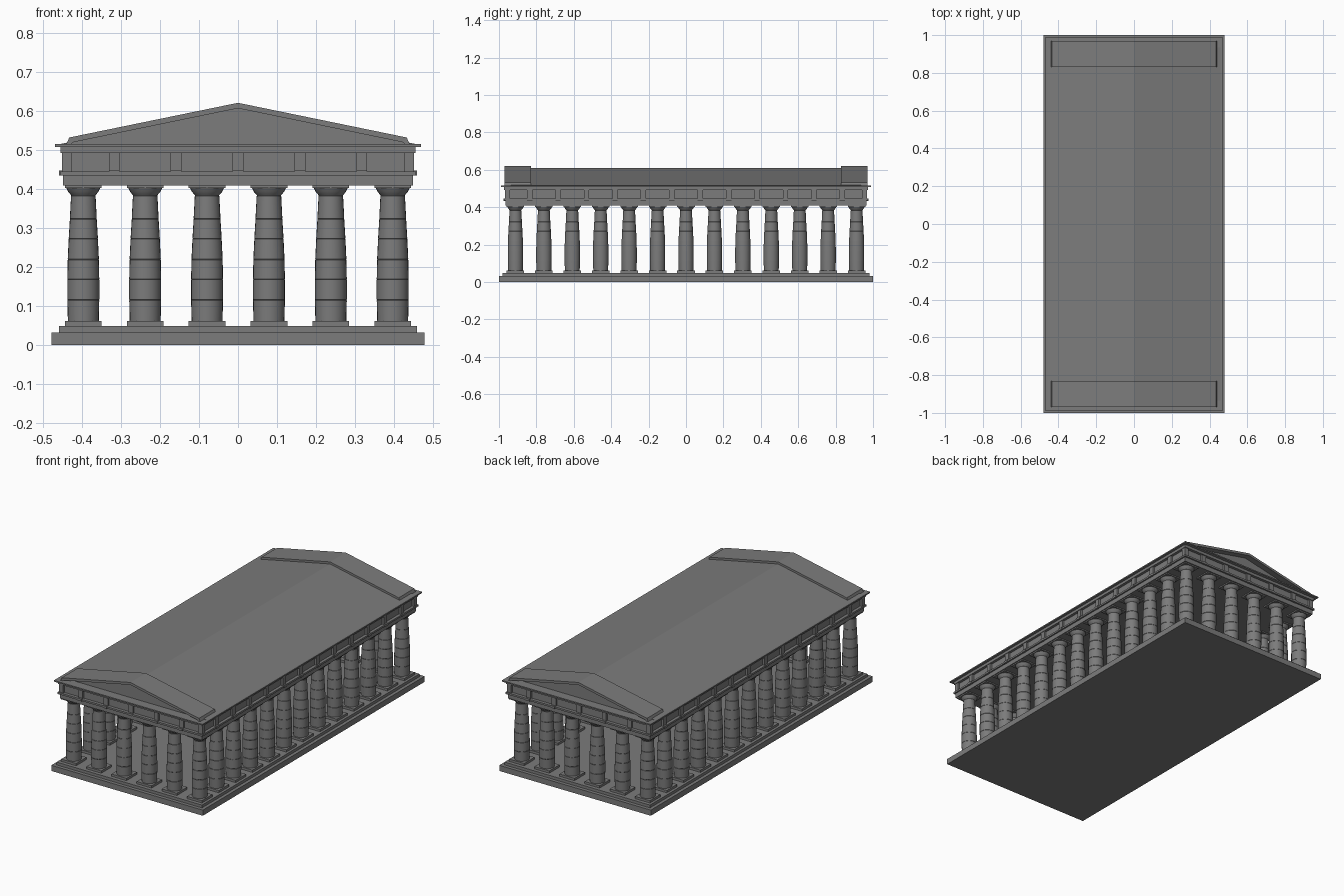
import bpy, bmesh
from math import sin, cos, pi

if "Cube" in bpy.data.objects:
    bpy.data.objects.remove(bpy.data.objects["Cube"])

stone = bpy.data.materials.new("dark_stone")
stone.diffuse_color = (0.2, 0.2, 0.2, 1)
stone.use_nodes = True
stone.node_tree.nodes["Principled BSDF"].inputs["Base Color"].default_value = stone.diffuse_color


def make_object(name, bm, smooth=False):
    bmesh.ops.recalc_face_normals(bm, faces=bm.faces)
    mesh = bpy.data.meshes.new(name)
    bm.to_mesh(mesh)
    bm.free()
    mesh.materials.append(stone)
    obj = bpy.data.objects.new(name, mesh)
    bpy.context.collection.objects.link(obj)
    if smooth:
        bpy.context.view_layer.objects.active = obj
        obj.select_set(True)
        bpy.ops.object.shade_smooth_by_angle(angle=0.5)
        obj.select_set(False)
    return obj


def add_box(bm, cx, cy, hx, hy, z0, z1):
    verts = bmesh.ops.create_cube(bm, size=1)["verts"]
    for v in verts:
        v.co = (cx + v.co.x * 2 * hx, cy + v.co.y * 2 * hy,
                (z0 + z1) / 2 + v.co.z * (z1 - z0))


def slab(name, hx, hy, z0, z1):
    bm = bmesh.new()
    add_box(bm, 0, 0, hx, hy, z0, z1)
    return make_object(name, bm)


def prism(name, outline, y0, y1):
    bm = bmesh.new()
    face = bm.faces.new([bm.verts.new((x, y0, z)) for x, z in outline])
    new = bmesh.ops.extrude_face_region(bm, geom=[face])["geom"]
    for v in new:
        if isinstance(v, bmesh.types.BMVert):
            v.co.y = y1
    # extrusion removes the starting face, so close that end again
    bmesh.ops.holes_fill(bm, edges=[e for e in bm.edges if e.is_boundary], sides=0)
    return make_object(name, bm)


# Stepped base
slab("base_lower_step", 0.478, 1.0, 0, 0.032)
slab("base_upper_step", 0.459, 0.98, 0.03, 0.048)

# Column positions around the perimeter: 6 across, 13 along
xs = [-0.397 + 0.1588 * i for i in range(6)]
ys = [-0.912 + 0.152 * i for i in range(13)]
spots = [(x, y) for x in xs for y in ys
         if x in (xs[0], xs[-1]) or y in (ys[0], ys[-1])]

# Column profile: drums separated by fine grooves, then the flared capital
drums = [(0.055, 0.0395), (0.115, 0.041), (0.168, 0.041), (0.219, 0.040),
         (0.272, 0.0375), (0.323, 0.0345), (0.383, 0.0315)]
profile = []
for (z0, r0), (z1, r1) in zip(drums, drums[1:]):
    profile += [(r0 - 0.001, z0), (r0, z0 + 0.001),
                (r1, z1 - 0.001), (r1 - 0.001, z1)]
profile += [(0.034, 0.387), (0.039, 0.393), (0.044, 0.403)]

SIDES = 24
bm = bmesh.new()
rings = [[bm.verts.new((r * cos(2 * pi * k / SIDES), r * sin(2 * pi * k / SIDES), z))
          for k in range(SIDES)] for r, z in profile]
for a, b in zip(rings, rings[1:]):
    for k in range(SIDES):
        n = (k + 1) % SIDES
        bm.faces.new((a[k], a[n], b[n], b[k]))
bm.faces.new(rings[0])
bm.faces.new(rings[-1])
bmesh.ops.remove_doubles(bm, verts=bm.verts, dist=1e-5)
# Square plinth and abacus
add_box(bm, 0, 0, 0.047, 0.047, 0.046, 0.061)
add_box(bm, 0, 0, 0.047, 0.047, 0.402, 0.411)
column = make_object("column", bm, smooth=True)
column.location = (*spots[0], 0)
for x, y in spots[1:]:
    copy = column.copy()
    copy.location = (x, y, 0)
    bpy.context.collection.objects.link(copy)

# Entablature
slab("architrave", 0.449, 0.965, 0.409, 0.436)
slab("architrave_band", 0.457, 0.974, 0.435, 0.445)
slab("frieze", 0.440, 0.956, 0.444, 0.494)
slab("cornice_lower", 0.455, 0.972, 0.492, 0.509)
slab("cornice_lip", 0.469, 0.99, 0.508, 0.515)

# Frieze blocks: between the columns and at the corners
bm = bmesh.new()
for s in (-1, 1):
    for i in range(5):
        x = -0.3176 + 0.1588 * i
        add_box(bm, x, s * 0.952, 0.014, 0.014, 0.44, 0.493)
        add_box(bm, x, s * 0.96, 0.014, 0.0165, 0.434, 0.447)
    for i in range(12):
        y = -0.836 + 0.152 * i
        add_box(bm, s * 0.438, y, 0.014, 0.014, 0.44, 0.493)
        add_box(bm, s * 0.4435, y, 0.0165, 0.014, 0.434, 0.447)
    for t in (-1, 1):
        add_box(bm, s * 0.439, t * 0.954, 0.013, 0.013, 0.44, 0.493)
make_object("frieze_blocks", bm)

# Roof, whose ends form the recessed gable walls
prism("roof", [(-0.462, 0.514), (0.462, 0.514), (0, 0.609)], -0.935, 0.935)

# Raised gable frames at both ends
frame = [(-0.441, 0.514), (-0.433, 0.532), (0, 0.621), (0.433, 0.532),
         (0.441, 0.514), (0.43, 0.514), (0.422, 0.52), (0, 0.607),
         (-0.422, 0.52), (-0.43, 0.514)]
prism("front_gable", frame, -0.97, -0.83)
prism("back_gable", frame, 0.83, 0.97)
